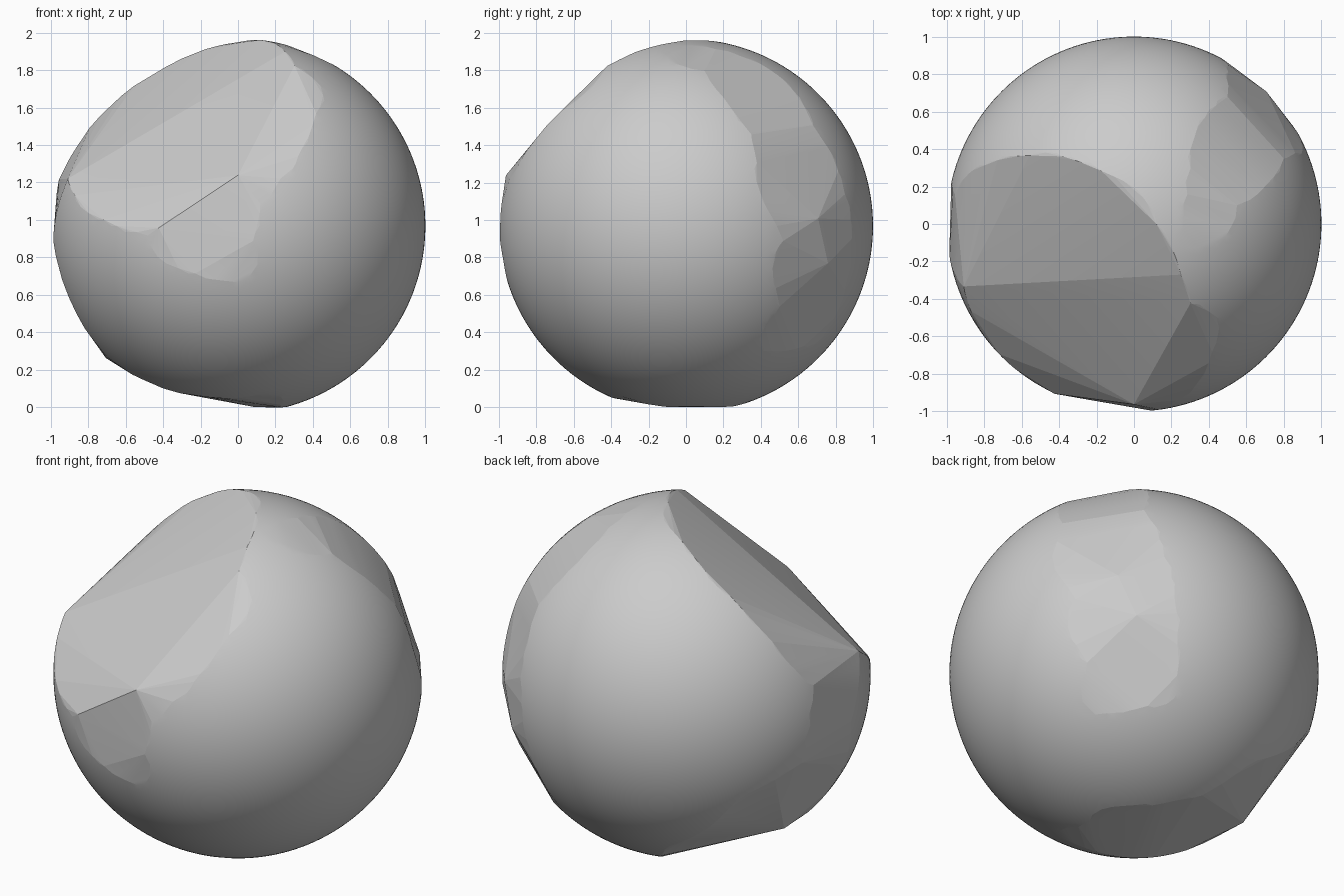
import bpy, bmesh, math
from mathutils import Vector

if "Cube" in bpy.data.objects:
    bpy.data.objects.remove(bpy.data.objects["Cube"])

CENTRE = Vector((0, 0, 0.98))

# Outlines of the worn flats, as points on the ball
front_flat = [(-.9, -.33, 1.23), (-.88, .27, 1.37), (-.62, .36, 1.67), (-.38, .36, 1.83),
              (-.1, .25, 1.94), (.02, .18, 1.96), (.25, -.27, 1.91), (.3, -.42, 1.83),
              (.45, -.5, 1.7), (.32, -.87, 1.35), (.12, -.99, 1.1), (.08, -.99, .9),
              (.12, -.97, .8), (0, -.95, .68), (-.38, -.9, .78), (-.48, -.87, .93),
              (-.8, -.6, 1.05)]
base_flat = [(-.9, -.33, 1.23), (-.88, .27, 1.37), (-.96, .16, 1.23), (-.95, .26, .8),
             (-.79, .54, .68), (-.28, .6, .24), (-.13, .42, .08), (.24, .1, .01),
             (.2, -.42, .09), (-.4, -.3, .11), (-.7, -.15, .28), (-.9, -.2, .6),
             (-.98, -.15, .9)]
back_band = [(.25, -.12, 1.94), (.48, -.08, 1.85), (.55, .1, 1.81), (.7, .2, 1.67),
             (.8, .35, 1.47), (.9, .4, 1.15), (.85, .52, .9), (.87, .47, .75),
             (.75, .5, .55), (.67, .36, .32), (.5, .55, .32), (.33, .73, .38),
             (.42, .87, .7), (.45, .88, .87), (.5, .85, 1.15), (.5, .68, 1.52),
             (.38, .57, 1.71), (.3, .3, 1.88)]
# Ridge corners left standing inside the flats
ridges = [(0, -.96, 1.25), (-.42, -.9, .97), (-.71, .08, .27),
          (.7, .7, 1.02), (.62, .76, .78)]


def on_ball(p):
    return (Vector(p) - CENTRE).normalized()


def make_tester(outline):
    """Point-in-outline test, flattened from the ball's centre."""
    dirs = [on_ball(p) for p in outline]
    axis = sum(dirs, Vector()).normalized()
    u = axis.orthogonal().normalized()
    v = axis.cross(u)
    flat = [(d.dot(u) / d.dot(axis), d.dot(v) / d.dot(axis)) for d in dirs]

    def inside(d):
        w = d.dot(axis)
        if w < 0.1:
            return False
        x, y = d.dot(u) / w, d.dot(v) / w
        hit = False
        for (x1, y1), (x2, y2) in zip(flat, flat[1:] + flat[:1]):
            if (y1 > y) != (y2 > y) and x < (x2 - x1) * (y - y1) / (y2 - y1) + x1:
                hit = not hit
        return hit
    return inside


# Round ball with the points inside each flat taken away
outlines = (front_flat, base_flat, back_band)
testers = [make_tester(o) for o in outlines]
bm = bmesh.new()
bmesh.ops.create_icosphere(bm, subdivisions=6, radius=1)
points = [v.co.copy() for v in bm.verts if not any(t(v.co.normalized()) for t in testers)]
bm.free()

# Skin the remaining points so the flats close with broad facets
bm = bmesh.new()
for co in points + [on_ball(p) for o in outlines + (ridges,) for p in o]:
    bm.verts.new(co + CENTRE)
bmesh.ops.remove_doubles(bm, verts=bm.verts[:], dist=0.004)
hull = bmesh.ops.convex_hull(bm, input=bm.verts[:])
loose = {g for g in hull["geom_interior"] + hull["geom_unused"] if isinstance(g, bmesh.types.BMVert)}
bmesh.ops.delete(bm, geom=list(loose), context='VERTS')
bmesh.ops.recalc_face_normals(bm, faces=bm.faces[:])
low = min(v.co.z for v in bm.verts)
bmesh.ops.translate(bm, verts=bm.verts[:], vec=(0, 0, -low))

mesh = bpy.data.meshes.new("chipped_ball")
bm.to_mesh(mesh)
bm.free()
ball = bpy.data.objects.new("chipped_ball", mesh)
bpy.context.collection.objects.link(ball)

# Plain grey stone
grey = bpy.data.materials.new("plain_grey")
grey.diffuse_color = (0.6, 0.6, 0.6, 1)
grey.use_nodes = True
grey.node_tree.nodes["Principled BSDF"].inputs["Base Color"].default_value = grey.diffuse_color
mesh.materials.append(grey)

bpy.context.view_layer.objects.active = ball
ball.select_set(True)
bpy.ops.object.shade_smooth_by_angle(angle=math.radians(4))
